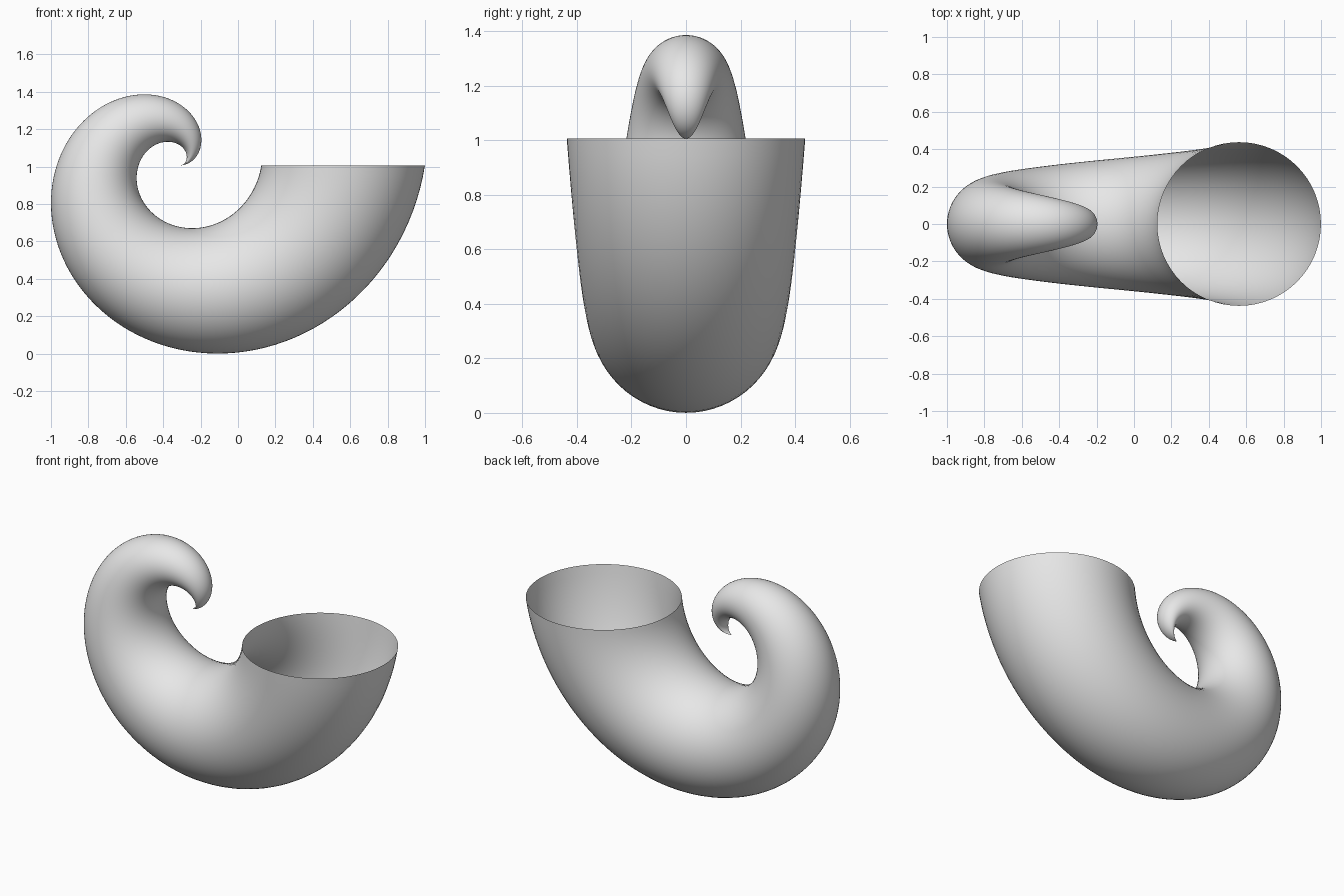
import bpy, bmesh, math

if "Cube" in bpy.data.objects:
    bpy.data.objects.remove(bpy.data.objects["Cube"])

RINGS, SIDES = 128, 64           # steps along the curl, sides around it
PIVOT_X, PIVOT_Z = -0.313, 1.006  # point the horn curls into
SWEEP, TUBE = 0.875, 0.4375      # distance to mouth centre, mouth radius

grey = bpy.data.materials.new("light grey")
grey.diffuse_color = (0.8, 0.8, 0.8, 1)
grey.use_nodes = True
grey.node_tree.nodes["Principled BSDF"].inputs["Base Color"].default_value = grey.diffuse_color

bm = bmesh.new()


def ring(i):
    """Circle turned about the pivot and shrunk linearly towards the tip."""
    t = 2 * math.pi * i / RINGS
    s = 1 - i / RINGS
    verts = []
    for j in range(SIDES):
        u = 2 * math.pi * j / SIDES
        r = s * (SWEEP + TUBE * math.cos(u))
        verts.append(bm.verts.new((PIVOT_X + r * math.cos(t),
                                   s * TUBE * math.sin(u),
                                   PIVOT_Z - r * math.sin(t))))
    return verts


# Open curled shell from the mouth to the last ring
rings = [ring(i) for i in range(RINGS)]
for a, b in zip(rings, rings[1:]):
    for j in range(SIDES):
        k = (j + 1) % SIDES
        bm.faces.new((a[j], b[j], b[k], a[k]))

# Pointed tip
tip = bm.verts.new((PIVOT_X, 0, PIVOT_Z))
last = rings[-1]
for j in range(SIDES):
    bm.faces.new((last[j], tip, last[(j + 1) % SIDES]))

for f in bm.faces:
    f.smooth = True

mesh = bpy.data.meshes.new("curled_horn")
bm.to_mesh(mesh)
bm.free()
mesh.materials.append(grey)
horn = bpy.data.objects.new("curled_horn", mesh)
bpy.context.collection.objects.link(horn)
